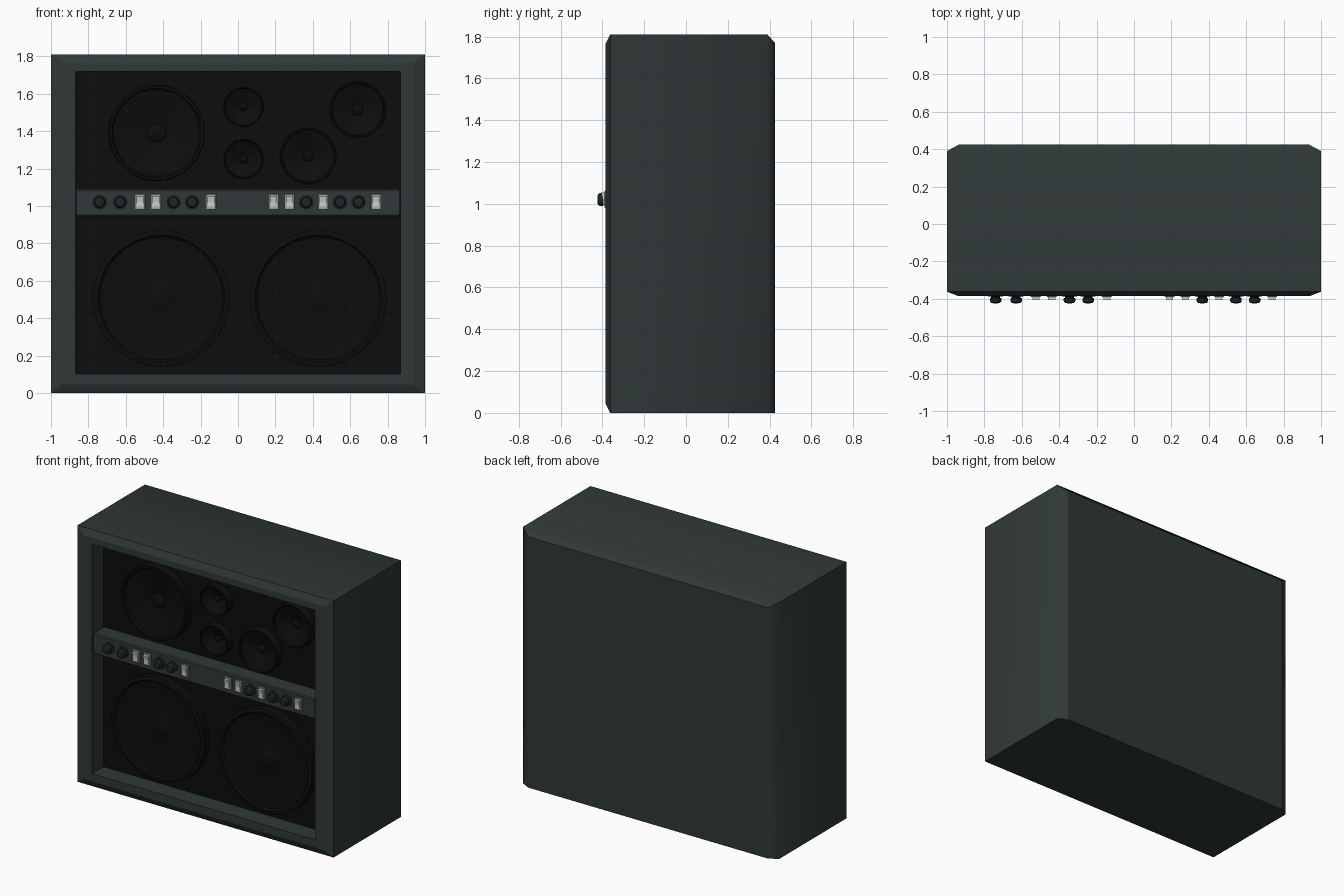
import bpy, bmesh, math
from mathutils import Vector, Matrix

if "Cube" in bpy.data.objects:
    bpy.data.objects.remove(bpy.data.objects["Cube"], do_unlink=True)


def material(name, rgb):
    m = bpy.data.materials.new(name)
    m.use_nodes = True
    m.diffuse_color = (*rgb, 1)
    bsdf = m.node_tree.nodes["Principled BSDF"]
    bsdf.inputs["Base Color"].default_value = (*rgb, 1)
    bsdf.inputs["Roughness"].default_value = 0.7
    return m


GREEN = material("dark_green_grey", (0.029, 0.040, 0.039))
BLACK = material("grille_black", (0.004, 0.004, 0.004))
KNOB = material("knob_charcoal", (0.014, 0.018, 0.018))
SILVER = material("switch_silver", (0.33, 0.33, 0.32))
WHITE = material("switch_white", (0.68, 0.68, 0.66))


def finish(name, bm, mat, angle=None):
    bmesh.ops.recalc_face_normals(bm, faces=bm.faces)
    me = bpy.data.meshes.new(name)
    bm.to_mesh(me)
    bm.free()
    me.materials.append(mat)
    ob = bpy.data.objects.new(name, me)
    bpy.context.collection.objects.link(ob)
    if angle:
        bpy.ops.object.select_all(action="DESELECT")
        ob.select_set(True)
        bpy.context.view_layer.objects.active = ob
        bpy.ops.object.shade_smooth_by_angle(angle=math.radians(angle))
    return ob


def box(name, centre, size, mat, bevel=0):
    bm = bmesh.new()
    bmesh.ops.create_cube(bm, size=1, matrix=Matrix.Translation(centre) @ Matrix.Diagonal((*size, 1)))
    if bevel:
        bmesh.ops.bevel(bm, geom=bm.edges[:], offset=bevel, segments=1, affect="EDGES")
    return finish(name, bm, mat)


def lathe(name, centre, profile, mat, steps):
    """Spin (radius, forward distance) points about the front-to-back axis."""
    bm = bmesh.new()
    verts = [bm.verts.new((r, -d, 0)) for r, d in profile]
    edges = [bm.edges.new(pair) for pair in zip(verts, verts[1:])]
    bmesh.ops.spin(bm, geom=verts + edges, cent=(0, 0, 0), axis=(0, 1, 0),
                   angle=math.tau, steps=steps)
    bmesh.ops.remove_doubles(bm, verts=bm.verts, dist=0.0002)
    bmesh.ops.translate(bm, verts=bm.verts, vec=Vector(centre))
    return finish(name, bm, mat, 35)


# Cabinet: rectangular loops from the recess, around the front rim, to the back
FRONT, PANEL, BACK = -0.385, -0.25, 0.425
SHOULDER = 0.39
loops = [  # half width, bottom, top, y
    (0.87, 0.10, 1.72, PANEL),
    (0.87, 0.10, 1.72, FRONT),
    (0.94, 0.045, 1.765, FRONT),
    (1.0, 0.0, 1.81, -0.362),
    (1.0, 0.0, 1.81, SHOULDER),
    (0.935, 0.0, 1.77, BACK),
]
bm = bmesh.new()
rings = [[bm.verts.new(p) for p in ((-w, y, b), (w, y, b), (w, y, t), (-w, y, t))]
         for w, b, t, y in loops]
for a, b in zip(rings, rings[1:]):
    for i in range(4):
        j = (i + 1) % 4
        bm.faces.new((a[i], a[j], b[j], b[i]))
bm.faces.new(rings[0])
bm.faces.new(rings[-1])
# Only the edges where the sides roll into the rear chamfer stay soft
for f in bm.faces:
    f.smooth = True
for e in bm.edges:
    e.smooth = all(abs(v.co.y - SHOULDER) < 0.001 for v in e.verts)
finish("cabinet", bm, GREEN)

# Speaker board and control bar
box("speaker_board", (0, PANEL - 0.003, 0.91), (1.739, 0.008, 1.619), BLACK)
box("control_bar", (0, -0.316, 1.017), (1.739, 0.128, 0.145), GREEN, 0.007)

# Speakers: raised rim, sunken cone and small dust cap
speakers = [
    ("left_woofer", -0.41, 0.505, 0.365), ("right_woofer", 0.43, 0.505, 0.365),
    ("large_mid_speaker", -0.435, 1.39, 0.258),
    ("lower_mid_speaker", 0.375, 1.267, 0.152), ("upper_mid_speaker", 0.64, 1.515, 0.152),
    ("upper_tweeter", 0.03, 1.53, 0.108), ("lower_tweeter", 0.03, 1.25, 0.108),
]
for name, x, z, r in speakers:
    profile = [(r, 0), (r, 0.055), (r * 0.98, 0.06), (r * 0.93, 0.06), (r * 0.9, 0.048),
               (r * 0.2, 0.01), (r * 0.15, 0.018), (r * 0.08, 0.023), (0, 0.025)]
    lathe(name, (x, PANEL - 0.006, z), profile, BLACK, 36)

# Rotary knobs: flange, neck and domed grip
BAR, MID = -0.379, 1.02
knob = [(0.04, 0), (0.04, 0.008), (0.024, 0.01), (0.024, 0.016), (0.031, 0.019),
        (0.031, 0.033), (0.025, 0.042), (0.012, 0.045), (0, 0.045)]
for i, x in enumerate((-0.74, -0.63, -0.345, -0.245, 0.365, 0.545, 0.645)):
    lathe(f"knob_{i + 1}", (x, BAR, MID), knob, KNOB, 20)

# Rocker switches: bezel plate and tilted rocker
for i, x in enumerate((-0.525, -0.44, -0.145, 0.19, 0.275, 0.455, 0.738)):
    box(f"switch_bezel_{i + 1}", (x, BAR - 0.004, MID + 0.002), (0.055, 0.012, 0.084), SILVER, 0.002)
    bm = bmesh.new()
    side = [(0, -0.031), (-0.008, -0.031), (-0.011, 0.0), (-0.019, 0.031), (0, 0.031)]
    face = bm.faces.new([bm.verts.new((x - 0.019, BAR - 0.008 + y, MID + 0.002 + z)) for y, z in side])
    out = bmesh.ops.extrude_face_region(bm, geom=[face])["geom"]
    bmesh.ops.translate(bm, vec=(0.038, 0, 0), verts=[v for v in out if isinstance(v, bmesh.types.BMVert)])
    finish(f"switch_rocker_{i + 1}", bm, WHITE)
